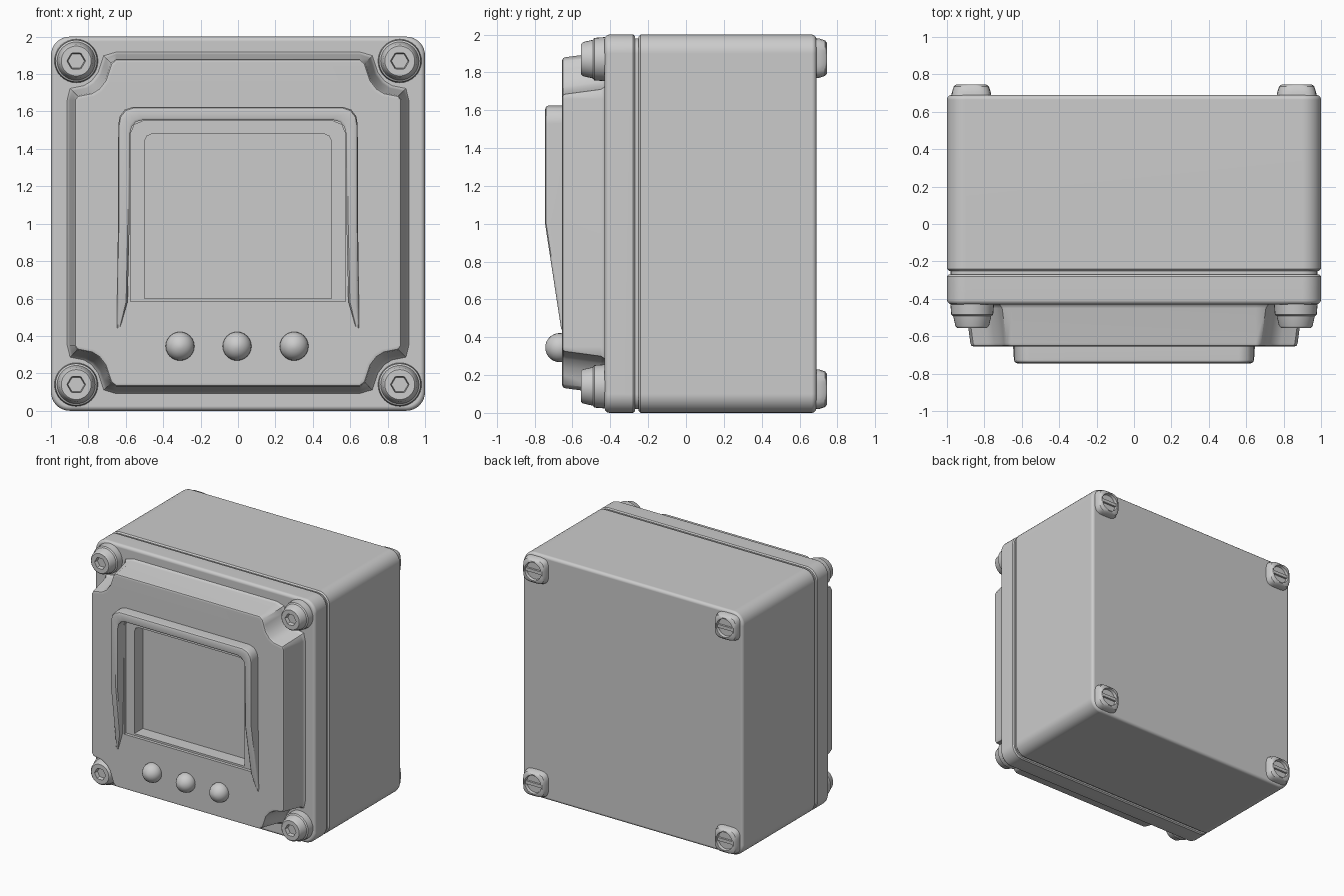
import bpy, bmesh, math

if "Cube" in bpy.data.objects:
    bpy.data.objects.remove(bpy.data.objects["Cube"])

grey = bpy.data.materials.new("light_grey")
grey.diffuse_color = (0.6, 0.6, 0.6, 1)
grey.use_nodes = True
grey.node_tree.nodes["Principled BSDF"].inputs["Base Color"].default_value = grey.diffuse_color


def make(name, verts, faces):
    me = bpy.data.meshes.new(name)
    me.from_pydata(verts, [], faces)
    bm = bmesh.new()
    bm.from_mesh(me)
    bmesh.ops.recalc_face_normals(bm, faces=bm.faces)
    bm.to_mesh(me)
    bm.free()
    ob = bpy.data.objects.new(name, me)
    bpy.context.collection.objects.link(ob)
    me.materials.append(grey)
    return ob


def loft(name, rings, closed=False):
    """Skin between rings of equal length, capping both ends."""
    n = len(rings[0])
    verts = [v for r in rings for v in r]
    faces = [(a * n + i, a * n + (i + 1) % n, (a + 1) * n + (i + 1) % n, (a + 1) * n + i)
             for a in range(len(rings) - 1) for i in range(n)]
    faces += [tuple(range(n)), tuple(range(len(verts) - n, len(verts)))]
    return make(name, verts, faces)


def at_y(y, pts):
    return [(x, y, z) for x, z in pts]


def rounded(inset, r=0.1, steps=8):
    """Rounded square outline of the case, shrunk by inset."""
    h = 1.0 - r
    pts = []
    for k, (sx, sz) in enumerate([(1, 1), (-1, 1), (-1, -1), (1, -1)]):
        for i in range(steps + 1):
            a = math.pi / 2 * (k + i / steps)
            pts.append((sx * h + (r - inset) * math.cos(a),
                        1 + sz * h + (r - inset) * math.sin(a)))
    return pts


def oval(cx, cz, r, p=2.0, n=32):
    """Superellipse: p=2 is a circle, larger p is squarer."""
    pts = []
    for i in range(n):
        a = 2 * math.pi * i / n
        k = (abs(math.cos(a)) ** p + abs(math.sin(a)) ** p) ** (-1 / p)
        pts.append((cx + r * k * math.cos(a), cz + r * k * math.sin(a)))
    return pts


def hexagon(cx, cz, r, n=32):
    pts = []
    for i in range(n):
        a = 2 * math.pi * i / n
        k = math.cos(math.pi / 6) / math.cos((a % (math.pi / 3)) - math.pi / 6)
        pts.append((cx + r * k * math.cos(a), cz + r * k * math.sin(a)))
    return pts


# rear housing with rounded back rim
b = 0.025
loft("housing", [at_y(-0.25, rounded(0.01)), at_y(-0.24, rounded(0))] +
     [at_y(0.69 - b + b * math.sin(t), rounded(b - b * math.cos(t)))
      for t in (0, math.pi / 6, math.pi / 3, math.pi / 2)])

# gasket inside the seam
loft("seam_gasket", [at_y(-0.30, rounded(0.02)), at_y(-0.22, rounded(0.02))])

# lid with rounded front rim
loft("lid", [at_y(-0.27, rounded(0.008)), at_y(-0.28, rounded(0))] +
     [at_y(-0.43 + b - b * math.sin(t), rounded(b - b * math.cos(t)))
      for t in (0, math.pi / 6, math.pi / 3, math.pi / 2)])


# raised front panel with notched corners
def panel_outline(d):
    q = [(0.875 + d, 0.655), (0.86 + d, 0.68 + d), (0.785 + d, 0.695 + d),
         (0.745 + d, 0.72 + d), (0.71 + d, 0.765 + d), (0.695 + d, 0.81 + d),
         (0.68 + d, 0.855 + d), (0.65, 0.875 + d)]
    q += [(-x, z) for x, z in reversed(q)]
    q += [(-x, -z) for x, z in q]
    return [(x, 1.005 + z) for x, z in q]


panel = loft("front_panel", [at_y(-0.42, panel_outline(0.045)), at_y(-0.435, panel_outline(0.035)),
                             at_y(-0.45, panel_outline(0.025)), at_y(-0.637, panel_outline(0)),
                             at_y(-0.65, panel_outline(-0.005)), at_y(-0.655, panel_outline(-0.018))])


# display opening: shallow step, then deeper window
def opening(w, z0, z1, c):
    return [(-w, z0), (w, z0), (w, z1 - c), (w - 0.3 * c, z1 - 0.3 * c), (w - c, z1),
            (c - w, z1), (0.3 * c - w, z1 - 0.3 * c), (-w, z1 - c)]


for w, z0, z1, c, y in [(0.575, 0.585, 1.55, 0.07, -0.63), (0.5, 0.6, 1.48, 0.04, -0.52)]:
    cutter = loft("opening_cutter", [at_y(-0.9, opening(w, z0, z1, c)), at_y(y, opening(w, z0, z1, c))])
    mod = panel.modifiers.new("opening", 'BOOLEAN')
    mod.operation, mod.solver, mod.object = 'DIFFERENCE', 'EXACT', cutter
    bpy.context.view_layer.objects.active = panel
    bpy.ops.object.modifier_apply(modifier=mod.name)
    bpy.data.objects.remove(cutter)

# hood around the display: (outer x, outer z, inner x, inner z) from right foot to top
half = [(0.648, 0.44, 0.628, 0.45), (0.646, 0.58, 0.59, 0.585), (0.642, 1.0, 0.58, 1.0),
        (0.64, 1.53, 0.578, 1.48), (0.632, 1.575, 0.568, 1.52),
        (0.605, 1.61, 0.545, 1.545), (0.56, 1.625, 0.505, 1.555)]
stations = half + [(-a, z, -c, w) for a, z, c, w in reversed(half)]
rings = []
for ox, oz, ix, iz in stations:
    f = -0.745 if oz >= 1 else -0.745 + 0.085 * (1 - oz) / 0.56

    def mix(t, y):
        return (ox + (ix - ox) * t, y, oz + (iz - oz) * t)
    base = -0.63
    rings.append([mix(0, base), mix(0, min(f + 0.02, -0.652)), mix(0.08, f + 0.006), mix(0.3, f),
                  mix(0.85, f), mix(1, f + 0.008), mix(1, base)])
loft("display_hood", rings)

# three domed buttons
for i, x in enumerate((-0.31, -0.005, 0.30)):
    bpy.ops.mesh.primitive_uv_sphere_add(segments=24, ring_count=14, radius=0.077,
                                         location=(x, -0.667, 0.345), rotation=(math.pi / 2, 0, 0))
    ob = bpy.context.object
    ob.name = f"button_{i + 1}"
    ob.data.materials.append(grey)

# corner bolts on the lid and slotted feet on the back
for sx in (-1, 1):
    for top in (0, 1):
        tag = ("lower", "upper")[top] + ("_left" if sx < 0 else "_right")
        cx, cz = 0.865 * sx, 1.87 if top else 0.14
        loft("bolt_" + tag, [
            at_y(-0.41, oval(cx, cz, 0.118)), at_y(-0.485, oval(cx, cz, 0.112)),
            at_y(-0.492, oval(cx, cz, 0.102)), at_y(-0.545, oval(cx, cz, 0.09)),
            at_y(-0.555, oval(cx, cz, 0.08)), at_y(-0.555, hexagon(cx, cz, 0.05)),
            at_y(-0.525, hexagon(cx, cz, 0.044))])
        cx, cz = 0.87 * sx, 1.875 if top else 0.125
        loft("rear_boss_" + tag, [
            at_y(0.66, oval(cx, cz, 0.108, 4)), at_y(0.705, oval(cx, cz, 0.104, 4)),
            at_y(0.735, oval(cx, cz, 0.094, 4)), at_y(0.745, oval(cx, cz, 0.082, 3)),
            at_y(0.745, oval(cx, cz, 0.074)), at_y(0.722, oval(cx, cz, 0.07))])
        bar = [(cx + u * 0.069, cz + v * 0.013) for u, v in ((-1, -1), (1, -1), (1, 1), (-1, 1))]
        loft("rear_screw_bar_" + tag, [at_y(0.71, bar), at_y(0.738, bar)])

# smooth shading with crisp edges
for ob in bpy.context.scene.objects:
    bpy.ops.object.select_all(action='DESELECT')
    ob.select_set(True)
    bpy.context.view_layer.objects.active = ob
    bpy.ops.object.shade_smooth_by_angle(angle=math.radians(36))
    wn = ob.modifiers.new("flat_faces", 'WEIGHTED_NORMAL')
    wn.keep_sharp = True
